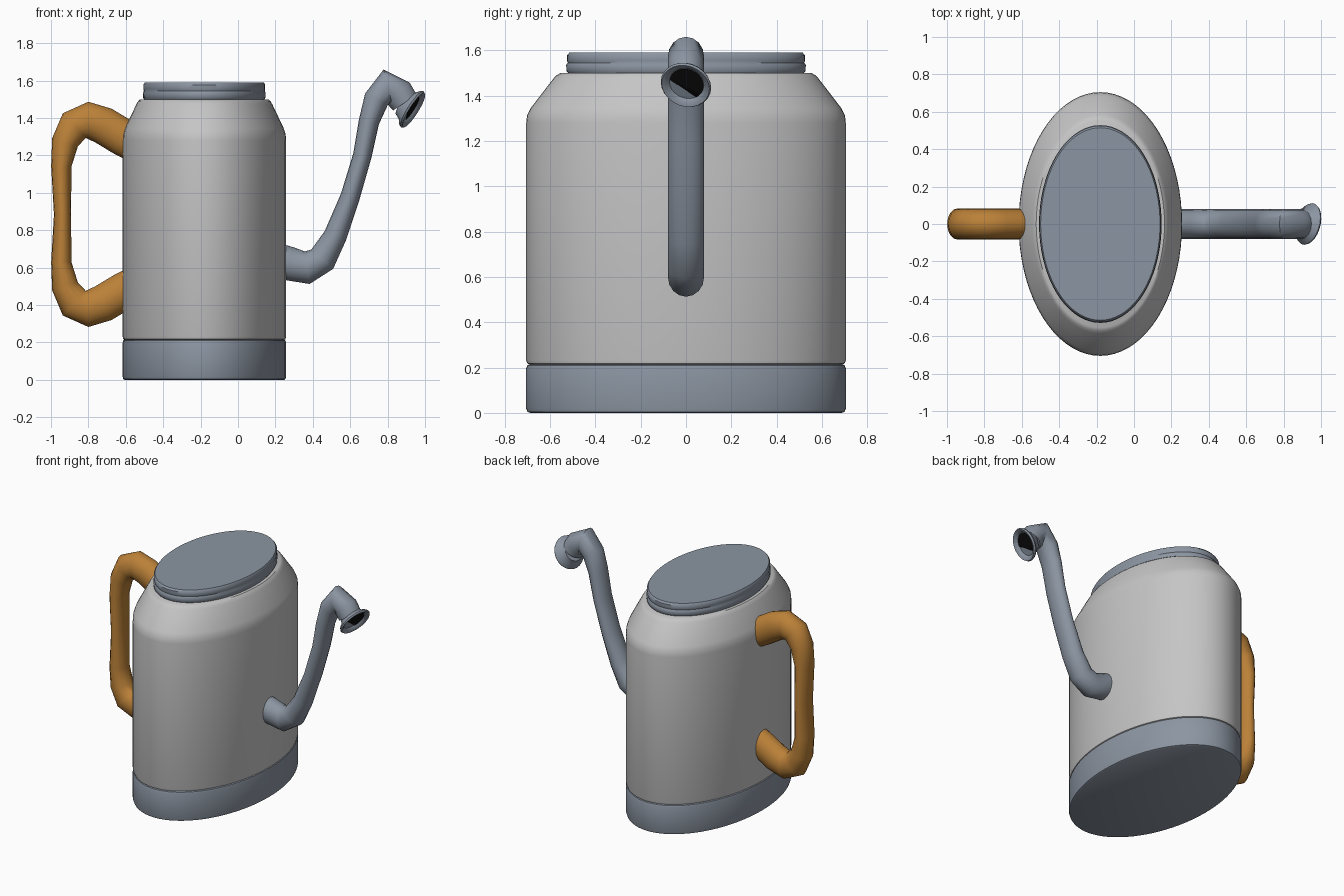
import bpy, bmesh, math
from mathutils import Vector

default = bpy.data.objects.get("Cube")
if default:
    bpy.data.objects.remove(default, do_unlink=True)


def material(name, rgb):
    m = bpy.data.materials.new(name)
    m.use_nodes = True
    m.diffuse_color = (*rgb, 1)
    m.node_tree.nodes["Principled BSDF"].inputs["Base Color"].default_value = (*rgb, 1)
    return m


STEEL = material("blue grey", (0.26, 0.30, 0.36))
SHELL = material("light grey", (0.56, 0.56, 0.56))
WOOD = material("warm brown", (0.50, 0.22, 0.04))
DARK = material("black", (0.004, 0.004, 0.004))

CENTRE_X, HALF_X, HALF_Y = -0.18, 0.437, 0.705


def skin(name, rings, mat, angle=40):
    """Join rings of points into a closed, capped skin."""
    bm = bmesh.new()
    loops = [[bm.verts.new(p) for p in ring] for ring in rings]
    n = len(loops[0])
    for a, b in zip(loops, loops[1:]):
        for i in range(n):
            j = (i + 1) % n
            bm.faces.new((a[i], a[j], b[j], b[i]))
    bm.faces.new(loops[0][::-1])
    bm.faces.new(loops[-1])
    bmesh.ops.recalc_face_normals(bm, faces=bm.faces)
    mesh = bpy.data.meshes.new(name)
    bm.to_mesh(mesh)
    bm.free()
    obj = bpy.data.objects.new(name, mesh)
    bpy.context.collection.objects.link(obj)
    mesh.materials.append(mat)
    bpy.ops.object.select_all(action="DESELECT")
    obj.select_set(True)
    bpy.context.view_layer.objects.active = obj
    bpy.ops.object.shade_smooth_by_angle(angle=math.radians(angle))
    return obj


def ellipse(centre, u, v, n):
    """Ring of n points around centre, spanned by half axes u and v."""
    return [centre + u * math.cos(t) + v * math.sin(t)
            for t in (math.tau * i / n for i in range(n))]


def oval_lathe(name, profile, mat):
    """Oval body from (relative size, height) pairs."""
    rings = [ellipse(Vector((CENTRE_X, 0, z)), Vector((HALF_X * s, 0, 0)),
                     Vector((0, HALF_Y * s, 0)), 72) for s, z in profile]
    return skin(name, rings, mat)


def tube_rings(path, half_y):
    """Rings along (x, z, half thickness) points, oval in section."""
    pts = [Vector((x, 0, z)) for x, z, _ in path]
    rings = []
    for i, p in enumerate(pts):
        d = (pts[min(i + 1, len(pts) - 1)] - pts[max(i - 1, 0)]).normalized()
        side = Vector((-d.z, 0, d.x)) * path[i][2]
        rings.append(ellipse(p, side, Vector((0, half_y, 0)), 16))
    return rings


# Base, shell and lid
oval_lathe("base", [(0.975, 0), (0.993, 0.005), (1, 0.018), (1, 0.198),
                    (0.993, 0.21), (0.975, 0.215)], STEEL)
oval_lathe("shell", [(0.975, 0.213), (0.993, 0.218), (1, 0.232), (1, 1.28), (0.995, 1.312),
                     (0.972, 1.345), (0.83, 1.475), (0.81, 1.49), (0.785, 1.5)], SHELL)
oval_lathe("lid", [(0.735, 1.498), (0.748, 1.508), (0.75, 1.535), (0.74, 1.545),
                   (0.745, 1.555), (0.745, 1.578), (0.73, 1.59)], STEEL)

# Handle: upper half of the path, mirrored about its middle height
MID = 0.885
upper = [(-0.52, 1.25, 0.10), (-0.62, 1.30, 0.10), (-0.72, 1.36, 0.10), (-0.80, 1.387, 0.10),
         (-0.875, 1.36, 0.09), (-0.925, 1.27, 0.072), (-0.945, 1.14, 0.054)]
lower = [(x, 2 * MID - z, r) for x, z, r in reversed(upper)]
skin("handle", tube_rings(upper + [(-0.938, MID, 0.046)] + lower, 0.083), WOOD, 60)

# Spout
spout = [(0.18, 0.65, 0.09), (0.28, 0.62, 0.09), (0.37, 0.60, 0.088), (0.45, 0.645, 0.078),
         (0.52, 0.77, 0.062), (0.60, 0.98, 0.052), (0.665, 1.2, 0.05), (0.70, 1.38, 0.055),
         (0.74, 1.5, 0.068), (0.80, 1.572, 0.09), (0.86, 1.53, 0.083), (0.892, 1.483, 0.076)]
skin("spout", tube_rings(spout, 0.08), STEEL, 60)

# Flared lip at the spout's tip, with a shallow mouth
tip = Vector((0.932, 0, 1.447))
axis = Vector((0.82, -0.22, -0.52)).normalized()
across = axis.cross(Vector((0, 1, 0))).normalized()
along = axis.cross(across)


def lip_ring(offset, r):
    return ellipse(tip + axis * offset, across * r, along * r, 24)


skin("spout_lip", [lip_ring(o, r) for o, r in (
    (-0.06, 0.07), (-0.03, 0.085), (-0.012, 0.108), (0, 0.114), (0.01, 0.108),
    (0.004, 0.09), (-0.012, 0.078))], STEEL, 50)

# Dark opening: the upper part of a thin disc, cut along a slanted line
mouth = skin("spout_opening", [lip_ring(-0.011, 0.077), lip_ring(-0.008, 0.077)], DARK)
bm = bmesh.new()
bm.from_mesh(mouth.data)
slant = Vector((0, 0.55, 0.83))
cut = bmesh.ops.bisect_plane(bm, geom=bm.verts[:] + bm.edges[:] + bm.faces[:],
                             plane_co=tip - slant * 0.02, plane_no=slant, clear_inner=True)
bmesh.ops.holes_fill(bm, edges=[e for e in bm.edges if e.is_boundary])
bm.to_mesh(mouth.data)
bm.free()
